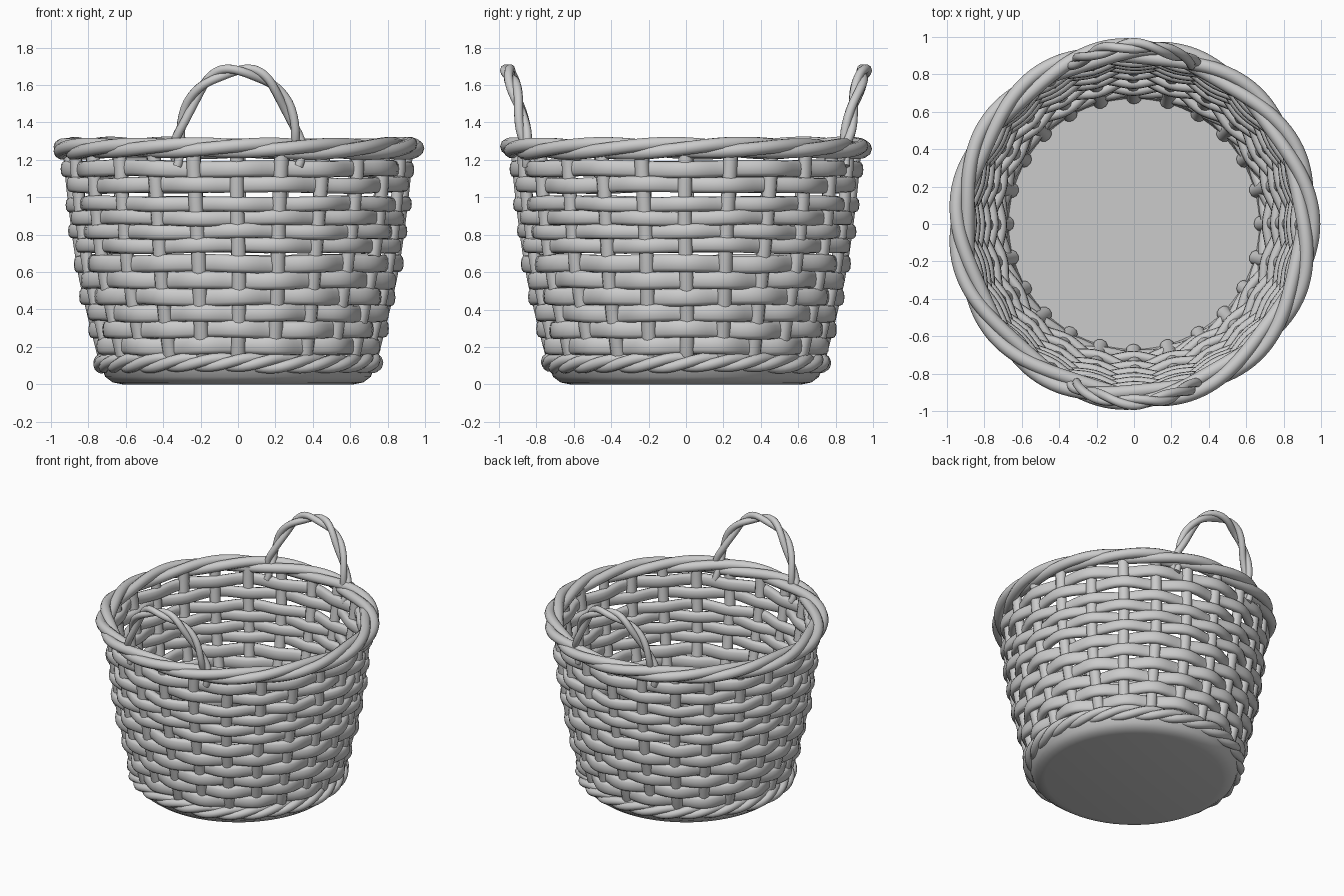
import bpy, bmesh, math, random
from mathutils import Vector

if "Cube" in bpy.data.objects:
    bpy.data.objects.remove(bpy.data.objects["Cube"])

random.seed(4)
TAU = math.tau
STAKES = 24
PROFILE = [(0.0, 0.67), (0.1, 0.755), (0.2, 0.78), (0.4, 0.83), (0.6, 0.875),
           (0.8, 0.905), (1.0, 0.93), (1.2, 0.95), (1.4, 0.96)]


def wall_mid(z):
    """Radius of the middle of the woven wall at height z."""
    for (z0, r0), (z1, r1) in zip(PROFILE, PROFILE[1:]):
        if z <= z1:
            return r0 + (r1 - r0) * (z - z0) / (z1 - z0) - 0.05
    return PROFILE[-1][1] - 0.05


def polar(r, a, z):
    return Vector((r * math.cos(a), r * math.sin(a), z))


def radial(p):
    return Vector((p.x, p.y, 0)).normalized()


def finish(name, bm):
    bmesh.ops.recalc_face_normals(bm, faces=bm.faces)
    mesh = bpy.data.meshes.new(name)
    bm.to_mesh(mesh)
    bm.free()
    obj = bpy.data.objects.new(name, mesh)
    bpy.context.collection.objects.link(obj)
    for o in bpy.context.selected_objects:
        o.select_set(False)
    obj.select_set(True)
    bpy.context.view_layer.objects.active = obj
    bpy.ops.object.shade_smooth_by_angle(angle=math.radians(50))
    return obj


def sweep(bm, pts, ru, rv, closed=False, sides=10, up=radial, power=1.0):
    """Sweep an oval along pts; ru is the half size along 'up', rv across it."""
    n, rings = len(pts), []
    for i, p in enumerate(pts):
        a = pts[i - 1] if closed or i else p
        b = pts[(i + 1) % n] if closed or i < n - 1 else p
        t = (b - a).normalized()
        u = up(p)
        u = (u - t * u.dot(t)).normalized()
        v = t.cross(u)
        ring = []
        for k in range(sides):
            c, s = math.cos(TAU * k / sides), math.sin(TAU * k / sides)
            c = math.copysign(abs(c) ** power, c)
            s = math.copysign(abs(s) ** power, s)
            ring.append(bm.verts.new(p + u * ru * c + v * rv * s))
        rings.append(ring)
    for i in range(n if closed else n - 1):
        r0, r1 = rings[i], rings[(i + 1) % n]
        for k in range(sides):
            j = (k + 1) % sides
            bm.faces.new((r0[k], r0[j], r1[j], r1[k]))
    if not closed:
        bm.faces.new(rings[0])
        bm.faces.new(rings[-1])


def twisted_ring(name, r, z, dr, dz, tube, strands, turns, n=160):
    """Closed rope of strands winding around a circle."""
    bm = bmesh.new()
    for s in range(strands):
        pts = []
        for i in range(n):
            a = TAU * i / n
            w = turns * a + TAU * s / strands
            pts.append(polar(r + dr * math.cos(w), a,
                             z + dz * math.sin(w) + 0.005 * math.sin(3 * a + s)))
        sweep(bm, pts, tube, tube, closed=True)
    return finish(name, bm)


# Base: shallow dish with rounded lower edge
bm = bmesh.new()
dish = [(0.62, 0.0), (0.67, 0.01), (0.71, 0.04), (0.73, 0.09), (0.68, 0.09), (0.67, 0.05)]
rings = [[bm.verts.new(polar(r, TAU * k / 64, z)) for k in range(64)] for r, z in dish]
for r0, r1 in zip(rings, rings[1:]):
    for k in range(64):
        j = (k + 1) % 64
        bm.faces.new((r0[k], r0[j], r1[j], r1[k]))
bm.faces.new(rings[0])
bm.faces.new(rings[-1])
finish("base", bm)

# Twisted border around the foot
twisted_ring("foot_border", 0.725, 0.115, 0.022, 0.024, 0.03, 3, 9)

# Upright stakes
bm = bmesh.new()
for k in range(STAKES):
    a = TAU * k / STAKES
    pts = [polar(wall_mid(z), a + 0.008 * math.sin(5 * z + k), z)
           for z in [0.06 + 0.1 * i for i in range(13)]]
    sweep(bm, pts, 0.033, 0.039)
finish("stakes", bm)

# Horizontal weavers passing alternately in front of and behind the stakes
rows = [(0.205 + 0.088 * i, 0.047) for i in range(6)]
rows += [(0.742 + 0.074 * i, 0.04) for i in range(4)]
rows += [(1.066, 0.042), (1.152, 0.044)]
bm = bmesh.new()
for i, (z, h) in enumerate(rows):
    sign = 1 if i % 2 else -1
    p1, p2 = random.uniform(0, TAU), random.uniform(0, TAU)
    pts = []
    for k in range(STAKES * 6):
        a = TAU * k / (STAKES * 6)
        zz = z + 0.003 * math.sin(4 * a + p1) + 0.003 * math.sin(7 * a + p2)
        r = wall_mid(z) + sign * 0.022 * math.cos(a * STAKES / 2) + 0.004 * math.sin(5 * a + p2)
        pts.append(polar(r, a, zz))
    sweep(bm, pts, 0.028, h, closed=True, sides=12, power=0.8)
finish("weavers", bm)

# Thick rim of slowly twisting rods
twisted_ring("rim", 0.925, 1.262, 0.034, 0.022, 0.037, 3, 5)

# Two twisted arch handles, feet tucked inside the rim
half = [(0.325, 0.835, 1.17), (0.325, 0.85, 1.27), (0.305, 0.87, 1.37), (0.255, 0.895, 1.5),
        (0.18, 0.925, 1.605), (0.095, 0.945, 1.662)]
ctrl = [Vector(p) for p in half] + [Vector((0, 0.953, 1.678))]
ctrl += [Vector((-x, y, z)) for x, y, z in reversed(half)]


def spline(t):
    """Smooth curve through the handle points, t from 0 to 1."""
    f = t * (len(ctrl) - 1)
    i = min(int(f), len(ctrl) - 2)
    f -= i
    p0, p1, p2 = ctrl[max(i - 1, 0)], ctrl[i], ctrl[i + 1]
    p3 = ctrl[min(i + 2, len(ctrl) - 1)]
    return 0.5 * (2 * p1 + (p2 - p0) * f + (2 * p0 - 5 * p1 + 4 * p2 - p3) * f ** 2
                  + (3 * p1 - p0 - 3 * p2 + p3) * f ** 3)


for name, side in (("back_handle", 1), ("front_handle", -1)):
    bm = bmesh.new()
    for s in range(2):
        pts = []
        for i in range(81):
            t = i / 80
            p = spline(t)
            tan = (spline(min(t + 0.01, 1)) - spline(max(t - 0.01, 0))).normalized()
            u = Vector((0, 1, 0))
            u = (u - tan * u.dot(tan)).normalized()
            w = TAU * 3 * t + math.pi * s
            q = p + 0.017 * (u * math.cos(w) + tan.cross(u) * math.sin(w))
            pts.append(Vector((q.x * side, q.y * side, q.z)))
        sweep(bm, pts, 0.024, 0.024, up=lambda p: Vector((0, 1, 0)))
    finish(name, bm)
